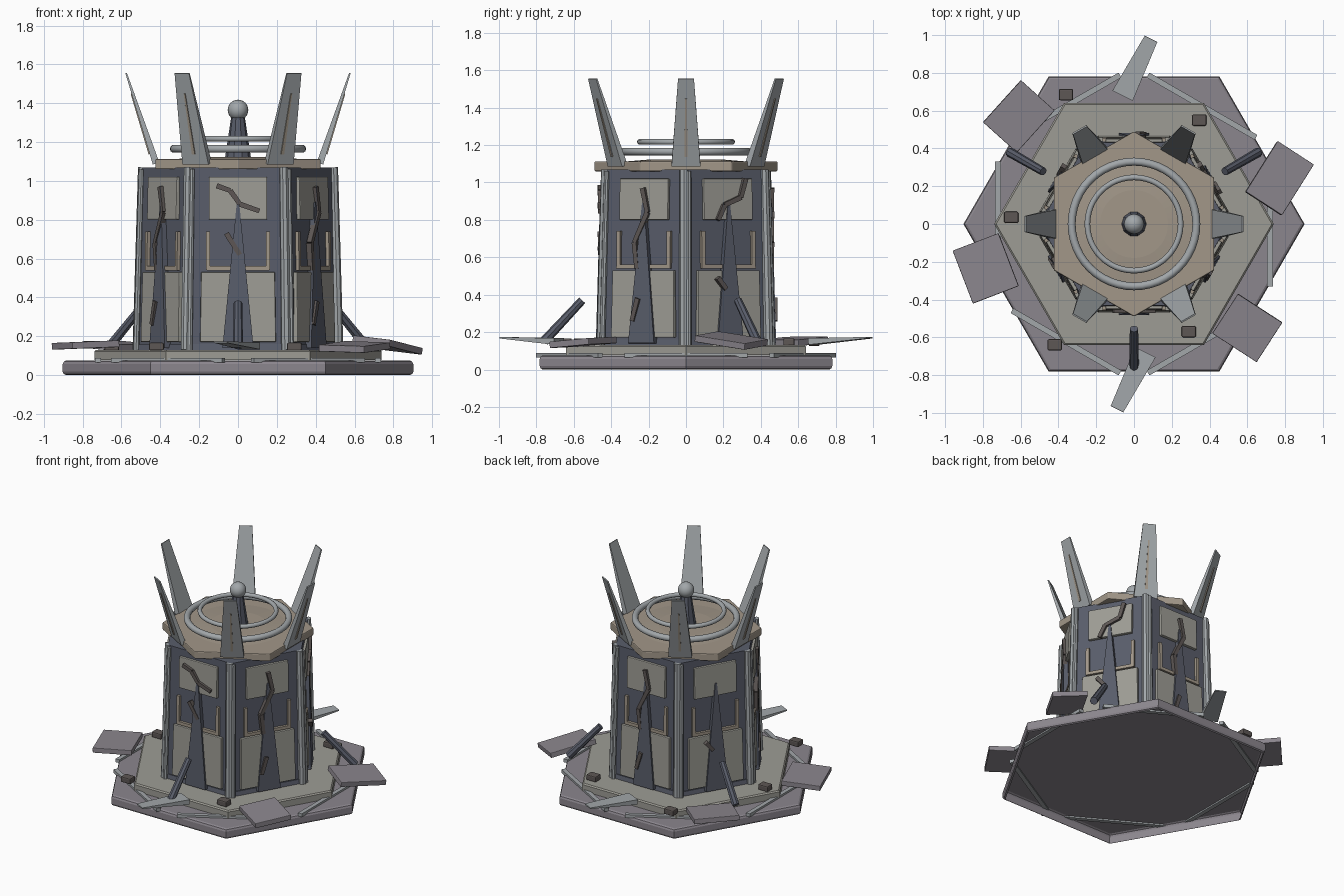
import bpy, bmesh
from math import sin, cos, radians, pi
from mathutils import Vector, Matrix

if "Cube" in bpy.data.objects:
    bpy.data.objects.remove(bpy.data.objects["Cube"])


def mat(name, r, g, b):
    m = bpy.data.materials.new(name)
    m.diffuse_color = (r, g, b, 1)
    m.use_nodes = True
    m.node_tree.nodes["Principled BSDF"].inputs["Base Color"].default_value = m.diffuse_color
    return m


MAUVE = mat("mauve_stone", .26, .24, .27)
STONE = mat("pale_stone", .34, .335, .30)
CORE = mat("dark_blue", .10, .11, .145)
TAN = mat("tan", .36, .31, .25)
BROWN = mat("brown", .11, .095, .09)
STEEL = mat("steel", .36, .385, .40)


def finish(name, bm, m, bevel=0, smooth=False):
    bmesh.ops.recalc_face_normals(bm, faces=bm.faces)
    me = bpy.data.meshes.new(name)
    bm.to_mesh(me)
    bm.free()
    me.materials.append(m)
    ob = bpy.data.objects.new(name, me)
    bpy.context.collection.objects.link(ob)
    if smooth:
        for p in me.polygons:
            p.use_smooth = True
    if bevel:
        b = ob.modifiers.new("bevel", "BEVEL")
        b.width, b.segments = bevel, 2
    return ob


def loft(name, rings, n, m, M=Matrix(), bottom=True, bevel=0):
    """Stack of n-sided rings (radius, height), placed by matrix M."""
    bm = bmesh.new()
    vs = [[bm.verts.new(M @ Vector((r * cos(2 * pi * i / n), r * sin(2 * pi * i / n), z)))
           for i in range(n)] for r, z in rings]
    if bottom:
        bm.faces.new(vs[0])
    bm.faces.new(vs[-1])
    for a, b in zip(vs, vs[1:]):
        for i in range(n):
            j = (i + 1) % n
            bm.faces.new((a[i], a[j], b[j], b[i]))
    return finish(name, bm, m, bevel)


def rod(name, p, q, r0, r1, n, m):
    d = q - p
    M = Matrix.Translation(p) @ d.to_track_quat('Z', 'Y').to_matrix().to_4x4()
    return loft(name, [(r0, 0), (r1, d.length)], n, m, M)


def beam(name, p, q, size0, size1, up, m, bevel=0):
    """Tapered box from p to q; sizes are (width, depth), depth along up."""
    p, q, up = Vector(p), Vector(q), Vector(up)
    z = (q - p).normalized()
    y = (up - z * up.dot(z)).normalized()
    x = y.cross(z)
    bm = bmesh.new()
    vs = [bm.verts.new(c + x * sx * w / 2 + y * sy * d / 2)
          for c, (w, d) in ((p, size0), (q, size1))
          for sx, sy in ((-1, -1), (1, -1), (1, 1), (-1, 1))]
    for f in ((0, 1, 2, 3), (4, 5, 6, 7), (0, 1, 5, 4), (1, 2, 6, 5), (2, 3, 7, 6), (3, 0, 4, 7)):
        bm.faces.new([vs[i] for i in f])
    return finish(name, bm, m, bevel)


def torus(name, R, r, z, m, seg=48, tube=10):
    bm = bmesh.new()
    g = [[bm.verts.new(((R + r * cos(2 * pi * j / tube)) * cos(2 * pi * i / seg),
                        (R + r * cos(2 * pi * j / tube)) * sin(2 * pi * i / seg),
                        z + r * sin(2 * pi * j / tube))) for j in range(tube)] for i in range(seg)]
    for i in range(seg):
        for j in range(tube):
            k, l = (i + 1) % seg, (j + 1) % tube
            bm.faces.new((g[i][j], g[k][j], g[k][l], g[i][l]))
    return finish(name, bm, m, smooth=True)


def normal(a):
    return Vector((cos(radians(a)), sin(radians(a)), 0))


def P(a, u, r, z):
    """Point at outward distance r, sideways offset u, height z on side a."""
    t = Vector((-sin(radians(a)), cos(radians(a)), 0))
    return normal(a) * r + t * u + Vector((0, 0, z))


UP = Vector((0, 0, 1))

# Stepped hexagonal base (hollow underneath) and trim bars between the steps
loft("base_lower", [(.885, 0), (.897, .006), (.903, .018), (.903, .057), (.897, .069), (.885, .075)],
     6, MAUVE, bottom=False)
loft("base_upper", [(.74, .077), (.74, .122), (.73, .13)], 6, STONE, bottom=False)
for i in range(6):
    a = i * 60
    beam("base_trim", P(a, -.33, .72, .077), P(a, .33, .72, .077), (.03, .024), (.03, .024), UP, STEEL)

# Core, roof slab, low dome, rings and spire
loft("core", [(.516, .12), (.499, 1.07)], 6, CORE)
loft("core_plinth", [(.53, .125), (.522, .16)], 6, CORE)
loft("roof_slab", [(.49, 1.06), (.49, 1.113)], 6, TAN, Matrix.Rotation(pi / 2, 4, 'Z'), bevel=.006)
loft("roof_dome", [(.35, 1.11), (.18, 1.124)], 40, TAN)
torus("ring_large", .33, .021, 1.165, STEEL)
torus("ring_small", .247, .015, 1.217, STEEL)
loft("spire", [(.068, 1.11), (.035, 1.33)], 10, CORE)
bm = bmesh.new()
bmesh.ops.create_uvsphere(bm, u_segments=20, v_segments=12, radius=.053,
                          matrix=Matrix.Translation((0, 0, 1.365)))
finish("spire_ball", bm, STEEL, smooth=True)

# Corner posts and the crown blades above them
for i in range(6):
    a = i * 60
    n = normal(a)
    rod("corner_post", P(a, -.012, .517, .13), P(a, -.012, .492, 1.07), .026, .023, 8, STEEL)
    rod("post_rod", P(a, .014, .525, .13), P(a, .014, .498, 1.06), .016, .014, 8, STEEL)
    beam("crown_blade", P(a, 0, .422, 1.09), P(a, 0, .576, 1.555), (.155, .035), (.085, .008), n, STEEL)
    beam("blade_rib", P(a, 0, .450, 1.14), P(a, 0, .547, 1.45), (.018, .022), (.008, .012), n, TAN)

# Crack shapes on the walls as (sideways, height) paths
CRACK_A = [(0, .97), (.03, .84), (-.05, .68), (-.035, .54)]
CRACK_B = [(-.11, .975), (-.04, .95), (.01, .88), (.11, .845)]
CRACK_C = [(.1, 1.02), (.07, .92), (-.03, .88), (-.07, .80)]
SMALL_A = [(-.02, .38), (-.055, .26)]
SMALL_B = [(-.06, .73), (-.01, .65), (.01, .62)]
SMALL_C = [(-.08, .49), (-.03, .43)]
walls = {-90: (CRACK_B, SMALL_B), -30: (CRACK_A, SMALL_A), 30: (CRACK_C, SMALL_C),
         90: (CRACK_A, SMALL_A), 150: (SMALL_C,), 210: (CRACK_A, SMALL_A)}

# Wall panels, window frame, buttress spike and cracks on each side
for a, cracks in walls.items():
    n = normal(a)
    beam("upper_panel", P(a, 0, .438, .80), P(a, 0, .433, 1.02), (.30, .036), (.30, .036), n, STONE, .005)
    beam("lower_panel", P(a, 0, .450, .17), P(a, 0, .442, .53), (.39, .036), (.38, .036), n, STONE, .005)
    for s in (-1, 1):
        beam("window_jamb", P(a, s * .155, .441, .54), P(a, s * .155, .438, .74),
             (.022, .035), (.022, .035), n, TAN)
    beam("window_sill", P(a, -.16, .441, .55), P(a, .16, .441, .55), (.022, .035), (.022, .035), n, TAN)
    beam("buttress_spike", P(a, 0, .452, .14), P(a, 0, .438, .89), (.16, .06), (.012, .045), n, CORE)
    for path in cracks:
        for (u0, z0), (u1, z1) in zip(path, path[1:]):
            r = .457 if z0 > .5 else .474
            beam("wall_crack", P(a, u0, r, z0), P(a, u1, r, z1), (.027, .03), (.024, .028), n, BROWN)

# Leaning braces on three sides
for a in (-90, 30, 150):
    rod("leaning_brace", P(a, 0, .76, .15), P(a, 0, .555, .37), .026, .022, 8, CORE)

# Fallen slabs: centre, long direction angle, width, length, tilt
slabs = [((-.61, .57, .15), 48, .24, .30, (.05, -.05, 1)),
         ((.77, .242, .155), 57, .23, .32, (.16, .06, 1)),
         ((.60, -.55, .145), -33, .25, .28, (-.02, -.08, 1)),
         ((-.785, -.235, .155), -69, .26, .30, (-.04, 0, 1))]
for c, ang, w, l, up in slabs:
    d = normal(ang)
    up = Vector(up).normalized()
    d = (d - up * d.dot(up)).normalized() * l / 2
    c = Vector(c)
    beam("fallen_slab", c - d, c + d, (w, .035), (w, .035), up, MAUVE, .004)

# Fallen crown blades, front and back
for s in (1, -1):
    beam("fallen_blade", (-.06 * s, .68 * s, .15), (.09 * s, .98 * s, .17),
         (.12, .035), (.075, .008), UP, STEEL)

# Small rubble blocks
for x, y, z in ((-.36, .685, .145), (.345, .55, .147), (-.65, .035, .147),
                (.29, -.57, .147), (-.42, -.64, .147)):
    beam("rubble", (x - .038, y, z), (x + .038, y, z), (.06, .04), (.06, .04), UP, BROWN, .008)
